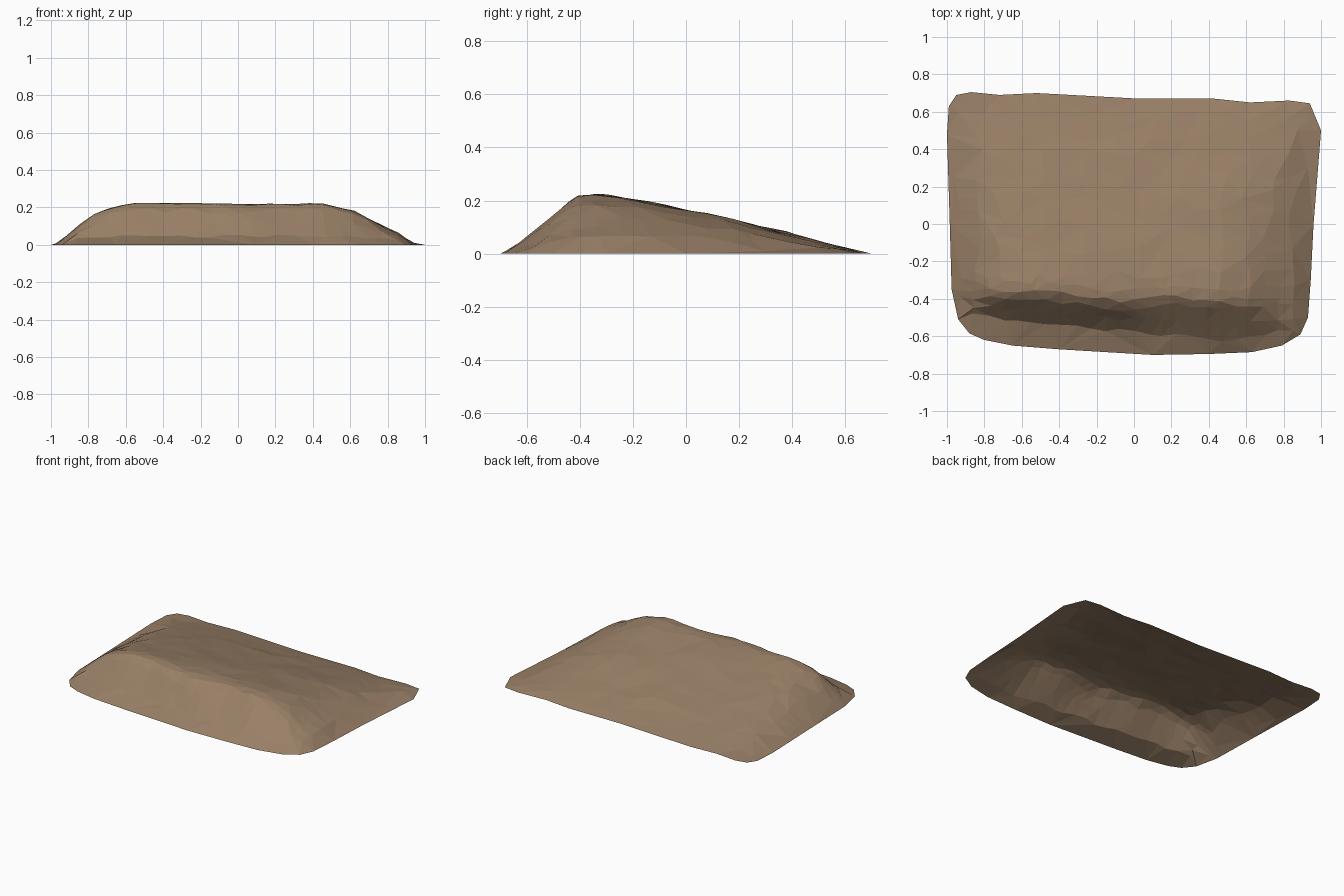
import bpy, random
from mathutils import Vector, noise
from mathutils.geometry import delaunay_2d_cdt

if "Cube" in bpy.data.objects:
    bpy.data.objects.remove(bpy.data.objects["Cube"])

random.seed(4)

# Footprint on the ground, counter-clockwise from the back left corner
OUTLINE = [(-.95, .69), (-.99, .63), (-1, .48), (-.985, 0), (-.975, -.35), (-.94, -.51), (-.88, -.585),
           (-.8, -.62), (-.65, -.65), (-.4, -.67), (.1, -.7), (.4, -.695), (.63, -.685),
           (.79, -.65), (.89, -.59), (.93, -.5), (.945, -.3), (.96, 0), (1, .5), (.94, .645),
           (.83, .66), (.62, .65), (.43, .67), (.03, .67), (-.52, .7), (-.72, .69), (-.87, .705)]
# Height limits: along the ramp, and inwards from each side
RAMP = [(-.4, .22), (-.3, .222), (-.2, .206), (0, .165), (.2, .122), (.45, .06), (.6, .022), (.7, 0)]
LEFT = [(-1, 0), (-.97, .012), (-.82, .13), (-.76, .17), (-.7, .192), (-.55, .22), (-.4, .3)]
RIGHT = [(.46, .22), (.55, .195), (.65, .17), (.78, .1), (.87, .06), (.94, .012), (1, 0)]
# Top and foot lines of the steep front bank (y for each x)
CREST = [(-.8, -.35), (-.4, -.37), (-.1, -.41), (.2, -.385), (.4, -.41), (.7, -.39)]
FOOT = [(-.8, -.49), (-.6, -.53), (-.2, -.555), (0, -.58), (.3, -.605), (.5, -.63), (.8, -.57)]
FRONT = [(-.94, -.51), (-.8, -.62), (-.65, -.65), (-.4, -.67), (.1, -.7), (.63, -.685), (.79, -.65), (.93, -.5)]


def lerp(table, t):
    if t <= table[0][0]:
        return table[0][1]
    for (a, p), (b, q) in zip(table, table[1:]):
        if t <= b:
            return p + (q - p) * (t - a) / (b - a)
    return table[-1][1]


def edge_distance(p):
    best = 9
    for a, b in zip(OUTLINE, OUTLINE[1:] + OUTLINE[:1]):
        a, b = Vector(a), Vector(b)
        t = max(0, min(1, (p - a).dot(b - a) / (b - a).length_squared))
        best = min(best, (p - a - (b - a) * t).length)
    return best


def height(p):
    x, y = p
    d = edge_distance(p)
    if d < .004:
        return 0
    yc, yf, y0 = lerp(CREST, x), lerp(FOOT, x), lerp(FRONT, x)
    bank = lerp([(y0, 0), (yf, .045), (yc - .04, .19), (yc, .216), (yc + .1, .24)], y)
    body = min(lerp(RAMP, y), bank)
    side = min(.22, lerp(LEFT, x), lerp(RIGHT, x))
    # sides fade into the ramp softly rather than in a sharp fold
    soft = .75 if x < 0 else .6
    z = min(body, side) * (1 - soft) + body * side / .22 * soft
    z = min(z, d * .85)
    bump = noise.noise(Vector((x * 4, y * 4, 2))) + .6 * noise.noise(Vector((x * 9, y * 9, 5)))
    return max(.003, min(.224, z + bump * .01 * min(1, d * 5) - .001))


# Scattered points inside the footprint, denser along the front bank
points = [Vector(p) for p in OUTLINE]
border = len(points)


def add(x, y, jitter):
    p = Vector((x + random.uniform(-jitter, jitter), y + random.uniform(-jitter, jitter)))
    inside = False
    for (ax, ay), (bx, by) in zip(OUTLINE, OUTLINE[1:] + OUTLINE[:1]):
        if (ay > p.y) != (by > p.y) and p.x < ax + (p.y - ay) * (bx - ax) / (by - ay):
            inside = not inside
    if inside and edge_distance(p) > .03:
        points.append(p)


for i in range(17):
    for j in range(10):
        add(-.96 + i * .12, -.26 + j * .105, .035)
for i in range(25):
    x = -.93 + i * .0775
    yc, yf = lerp(CREST, x), lerp(FOOT, x)
    for y in (yc + .05, yc, yc - .045, (yc + yf) / 2 - .02, yf):
        add(x, y, .012)

loop = [(i, (i + 1) % border) for i in range(border)]
verts, _, faces, *_ = delaunay_2d_cdt(points, loop, [], 1, 1e-5)

# Earth ramp: an open-bottomed shell
mesh = bpy.data.meshes.new("earth_ramp")
mesh.from_pydata([(v.x, v.y, height(v)) for v in verts], [], faces)
earth = bpy.data.materials.new("earth brown")
earth.diffuse_color = (.318, .215, .135, 1)
earth.use_nodes = True
earth.node_tree.nodes["Principled BSDF"].inputs["Base Color"].default_value = earth.diffuse_color
mesh.materials.append(earth)
ramp = bpy.data.objects.new("earth_ramp", mesh)
bpy.context.collection.objects.link(ramp)
